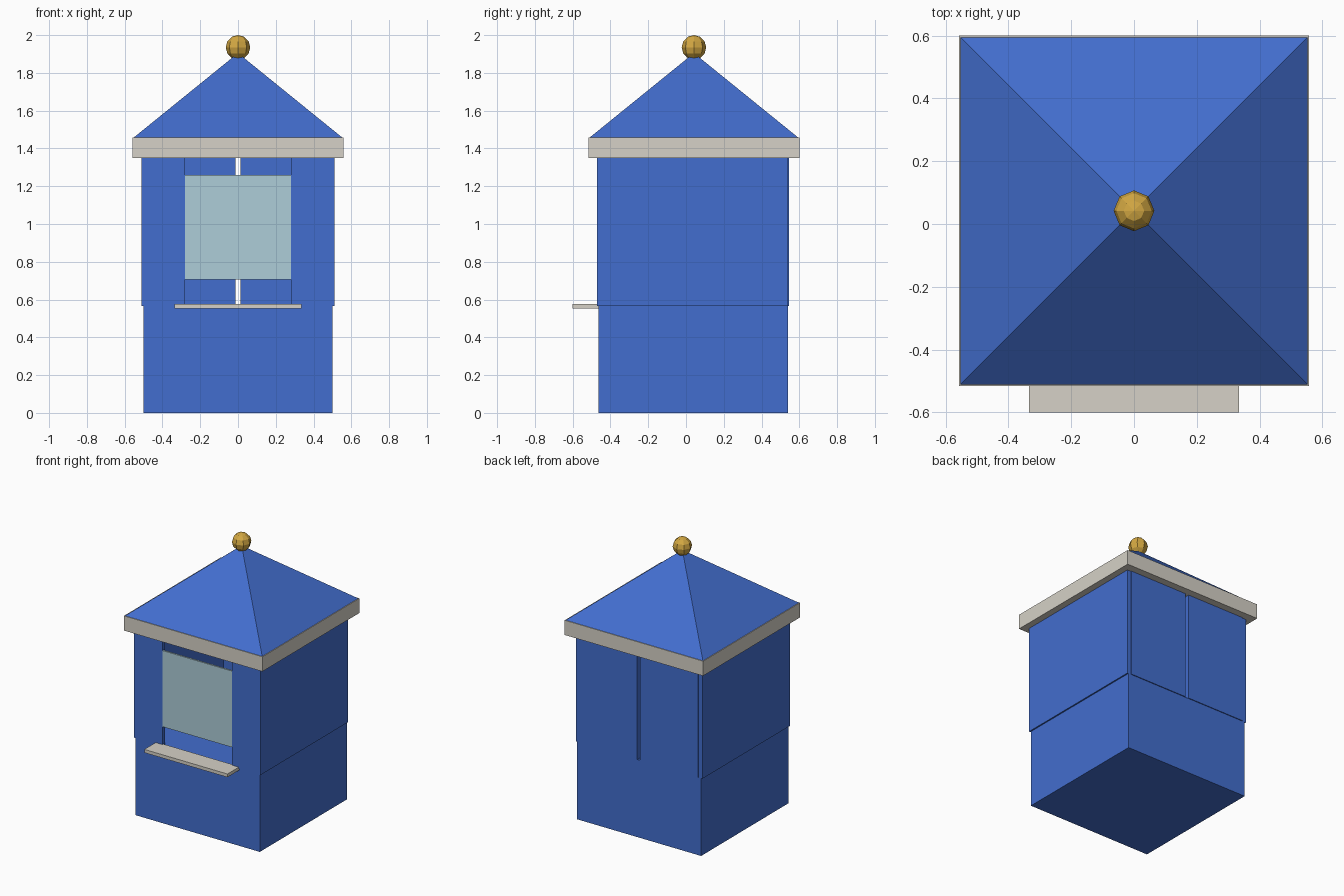
import bpy, bmesh
from mathutils import Vector

if "Cube" in bpy.data.objects:
    bpy.data.objects.remove(bpy.data.objects["Cube"])

CY = 0.042          # booth centre in y (the counter shelf sticks out in front)


def material(name, rgb):
    m = bpy.data.materials.new(name)
    m.diffuse_color = (*rgb, 1)
    m.use_nodes = True
    m.node_tree.nodes["Principled BSDF"].inputs["Base Color"].default_value = m.diffuse_color
    return m


BLUE = material("blue_paint", (0.055, 0.155, 0.62))
CREAM = material("cream_trim", (0.67, 0.64, 0.57))
GLASS = material("pale_glass", (0.42, 0.61, 0.69))
GOLD = material("gold", (0.65, 0.39, 0.055))


def finish(name, bm, mat):
    bmesh.ops.recalc_face_normals(bm, faces=bm.faces)
    me = bpy.data.meshes.new(name)
    bm.to_mesh(me)
    bm.free()
    me.materials.append(mat)
    ob = bpy.data.objects.new(name, me)
    bpy.context.collection.objects.link(ob)
    return ob


def prism(name, outline, z0, z1, mat, mirror=False):
    """Extrude a plan outline from z0 to z1, optionally mirrored across x = 0."""
    bm = bmesh.new()
    face = bm.faces.new([bm.verts.new((x, y, z0)) for x, y in outline])
    top = bmesh.ops.extrude_face_region(bm, geom=[face])["geom"]
    bmesh.ops.translate(bm, vec=Vector((0, 0, z1 - z0)),
                        verts=[v for v in top if isinstance(v, bmesh.types.BMVert)])
    ob = finish(name, bm, mat)
    if mirror:
        mod = ob.modifiers.new("mirror", "MIRROR")
        mod.use_mirror_merge = False
    return ob


def rect(x0, x1, y0, y1):
    return [(x0, y0), (x1, y0), (x1, y1), (x0, y1)]


# Solid lower base
prism("base", rect(-0.5, 0.5, -0.463, 0.54), 0, 0.565, BLUE)

# Side walls wrapping round to the front, leaving the window opening
prism("side_and_front_wall",
      [(0.28, -0.47), (0.51, -0.47), (0.51, 0.54), (0.478, 0.54),
       (0.478, -0.438), (0.28, -0.438)], 0.565, 1.35, BLUE, mirror=True)

# Pair of back doors with a narrow gap between them
prism("back_door", rect(0.013, 0.478, 0.513, 0.546), 0.565, 1.35, BLUE, mirror=True)

# Window pane, open above and below, and the counter shelf
prism("window_pane", rect(-0.28, 0.28, -0.468, -0.455), 0.705, 1.26, GLASS)
prism("counter_shelf", rect(-0.335, 0.335, -0.6, -0.46), 0.552, 0.576, CREAM)

# Eaves band
prism("eaves", rect(-0.558, 0.558, CY - 0.558, CY + 0.558), 1.35, 1.457, CREAM)

# Pyramid roof
bm = bmesh.new()
base = [bm.verts.new((x, y, 1.457)) for x, y in rect(-0.553, 0.553, CY - 0.553, CY + 0.553)]
apex = bm.verts.new((0, CY, 1.905))
bm.faces.new(base)
for i in range(4):
    bm.faces.new((base[i], base[(i + 1) % 4], apex))
finish("roof", bm, BLUE)

# Faceted ball finial
bm = bmesh.new()
bmesh.ops.create_uvsphere(bm, u_segments=8, v_segments=6, radius=0.065)
finish("finial_ball", bm, GOLD).location = (0, CY, 1.935)
